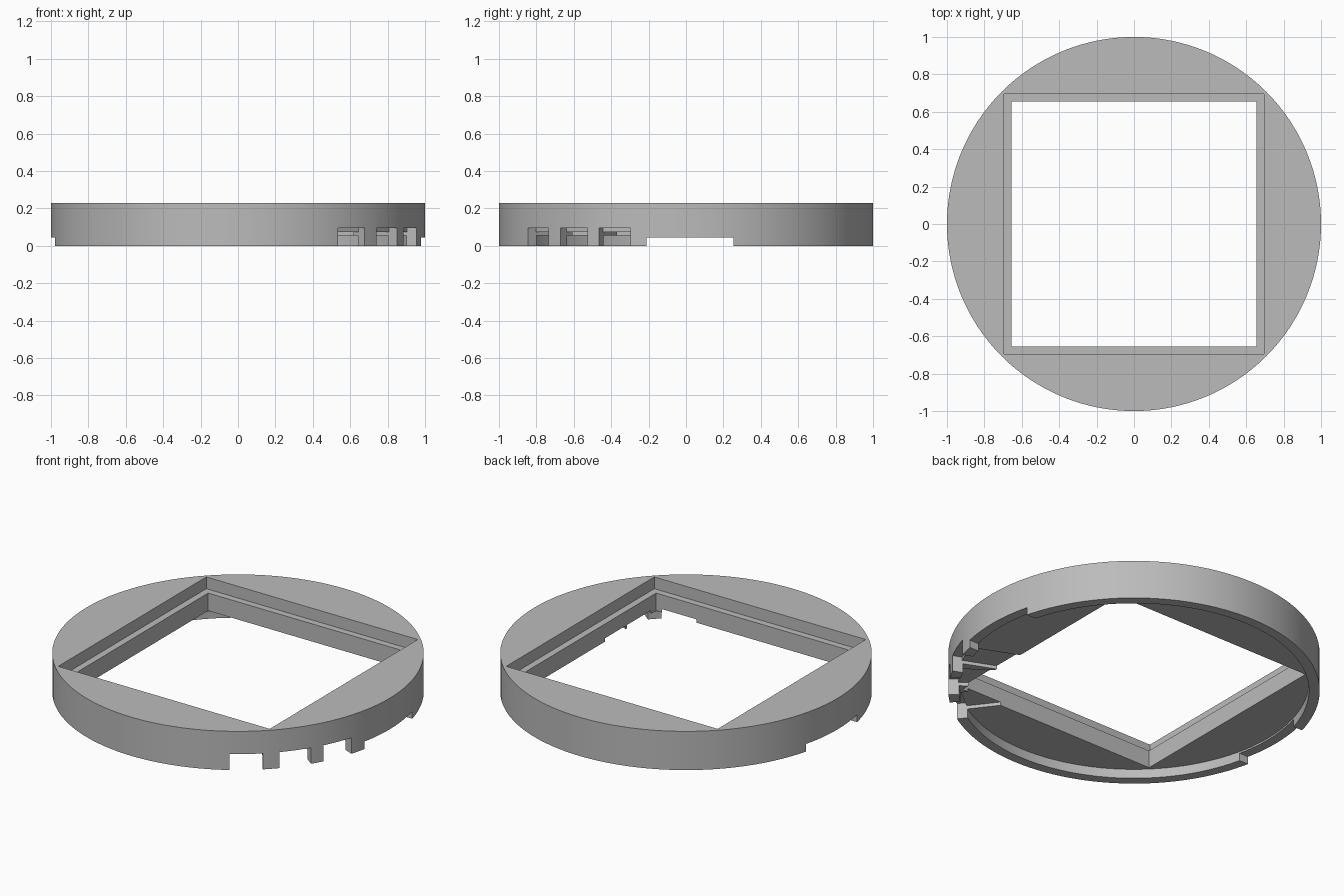
import bpy
from math import radians

if "Cube" in bpy.data.objects:
    bpy.data.objects.remove(bpy.data.objects["Cube"], do_unlink=True)

HEIGHT = 0.23
CEILING = 0.055     # underside of the plate inside the rim
LEDGE = 0.16        # seat inside the square window
RIM_INNER = 0.942
LOW = -0.1          # where cutters start below the base

grey = bpy.data.materials.new("plain grey")
grey.use_nodes = True
colour = (0.5, 0.5, 0.5, 1)
grey.diffuse_color = colour
grey.node_tree.nodes["Principled BSDF"].inputs["Base Color"].default_value = colour


def cylinder(name, radius, z0, z1):
    bpy.ops.mesh.primitive_cylinder_add(vertices=128, radius=radius, depth=z1 - z0,
                                        location=(0, 0, (z0 + z1) / 2))
    obj = bpy.context.object
    obj.name = name
    return obj


def box(name, x, y, z, angle=0):
    """Box between pairs of limits, then turned about the z axis."""
    bpy.ops.mesh.primitive_cube_add(size=1)
    obj = bpy.context.object
    obj.name = name
    for v in obj.data.vertices:
        v.co = [(a + b) / 2 + c * (b - a) for (a, b), c in zip((x, y, z), v.co)]
    obj.rotation_euler.z = radians(angle)
    return obj


def cut(target, cutter):
    cutter.hide_render = True
    mod = target.modifiers.new("cut", 'BOOLEAN')
    mod.operation = 'DIFFERENCE'
    mod.solver = 'EXACT'
    mod.object = cutter
    bpy.context.view_layer.objects.active = target
    bpy.ops.object.modifier_apply(modifier=mod.name)
    bpy.data.objects.remove(cutter, do_unlink=True)


# Round body with a shallow hollow underneath
ring = cylinder("round_frame", 1, 0, HEIGHT)
cut(ring, cylinder("hollow", RIM_INNER, LOW, CEILING))

# Square window with a stepped seat
for name, half, z0 in (("window", 0.655, LOW), ("seat", 0.695, LEDGE)):
    span = (-half, half)
    cut(ring, box(name, span, span, (z0, HEIGHT + 0.1)))

# Shallow gaps in the rim on both sides
for side in ((0.8, 1.1), (-1.1, -0.8)):
    cut(ring, box("side_gap", side, (-0.21, 0.255), (LOW, 0.045)))

# Three slots through the rim, each with a shallower groove to the window
for angle in (-52.5, -37, -22.5):
    width = (-0.09, 0.09)
    cut(ring, box("groove", (0.6, 0.97), width, (LOW, 0.075), angle))
    cut(ring, box("slot", (RIM_INNER, 1.1), width, (LOW, 0.095), angle))

# Smooth outer wall, crisp edges
ring.data.materials.clear()
ring.data.materials.append(grey)
bpy.ops.object.select_all(action='DESELECT')
ring.select_set(True)
bpy.context.view_layer.objects.active = ring
bpy.ops.object.shade_smooth_by_angle(angle=radians(30))
